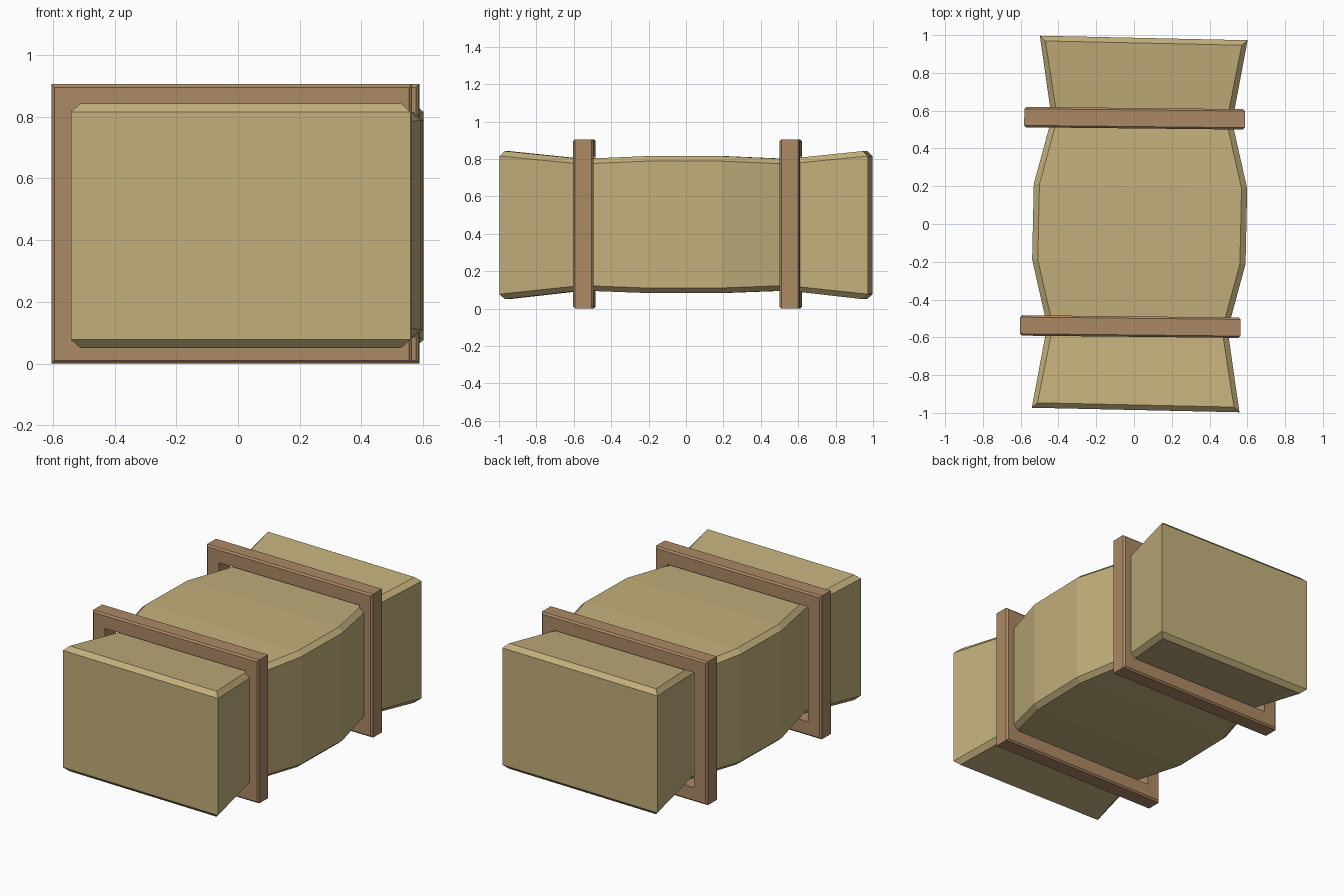
import bpy, bmesh
from math import radians

if "Cube" in bpy.data.objects:
    bpy.data.objects.remove(bpy.data.objects["Cube"])


def material(name, color):
    m = bpy.data.materials.new(name)
    m.diffuse_color = (*color, 1)
    m.use_nodes = True
    m.node_tree.nodes["Principled BSDF"].inputs["Base Color"].default_value = m.diffuse_color
    return m


def add_object(name, bm, mat, loc, turn):
    bmesh.ops.recalc_face_normals(bm, faces=bm.faces[:])
    me = bpy.data.meshes.new(name)
    bm.to_mesh(me)
    bm.free()
    me.materials.append(mat)
    ob = bpy.data.objects.new(name, me)
    bpy.context.collection.objects.link(ob)
    ob.location = loc
    ob.rotation_euler.z = radians(turn)
    return ob


cloth = material("bundle_tan", (0.54, 0.43, 0.20))
wood = material("frame_brown", (0.41, 0.25, 0.13))

# Bundle: chamfered box lofted along y, pinched where the frames hold it
# (y, half width, bottom z, top z)
half = [(0.20, 0.565, 0.083, 0.815), (0.55, 0.478, 0.096, 0.80), (0.985, 0.55, 0.05, 0.842)]
sections = [(-y, w, b, t) for y, w, b, t in reversed(half)] + half
C = 0.027
bm = bmesh.new()
rings = []
for y, w, b, t in sections:
    yi = y
    if abs(y) > 0.9:
        yi = y - C if y > 0 else y + C
    n = w - 0.03
    pts = [(w, y, b + C), (w, y, t - C), (n, yi, t), (-n, yi, t),
           (-w, y, t - C), (-w, y, b + C), (-n, yi, b), (n, yi, b)]
    rings.append([bm.verts.new(p) for p in pts])
for r, s in zip(rings, rings[1:]):
    for i in range(8):
        j = (i + 1) % 8
        bm.faces.new((r[i], r[j], s[j], s[i]))
# End faces with chamfered top and bottom rims
for r in (rings[0], rings[-1]):
    bm.faces.new((r[0], r[1], r[4], r[5]))
    bm.faces.new((r[1], r[2], r[3], r[4]))
    bm.faces.new((r[5], r[6], r[7], r[0]))
add_object("bundle", bm, cloth, (0.03, 0, 0), -1.25)


# Rectangular clamp frames with softened rims
def frame(name, x, y):
    W, H, T, BAR = 0.584, 0.905, 0.054, 0.09
    outer = [(-W, 0), (W, 0), (W, H), (-W, H)]
    a = W - BAR
    inner = [(-a, BAR), (a, BAR), (a, H - BAR), (-a, H - BAR)]
    bm = bmesh.new()
    o0, o1, i0, i1 = [[bm.verts.new((px, d, pz)) for px, pz in loop]
                      for loop in (outer, inner) for d in (-T, T)]
    for k in range(4):
        m = (k + 1) % 4
        for p, q in ((o0, o1), (o1, i1), (i1, i0), (i0, o0)):
            bm.faces.new((p[k], p[m], q[m], q[k]))
    bmesh.ops.recalc_face_normals(bm, faces=bm.faces[:])
    rim = [bm.edges.get((l[k], l[(k + 1) % 4])) for l in (o0, o1) for k in range(4)]
    bmesh.ops.bevel(bm, geom=rim, offset=0.01, segments=1, affect='EDGES', profile=0.5)
    add_object(name, bm, wood, (x, y, 0), -0.6)


frame("front_frame", -0.02, -0.543)
frame("back_frame", 0.003, 0.56)
